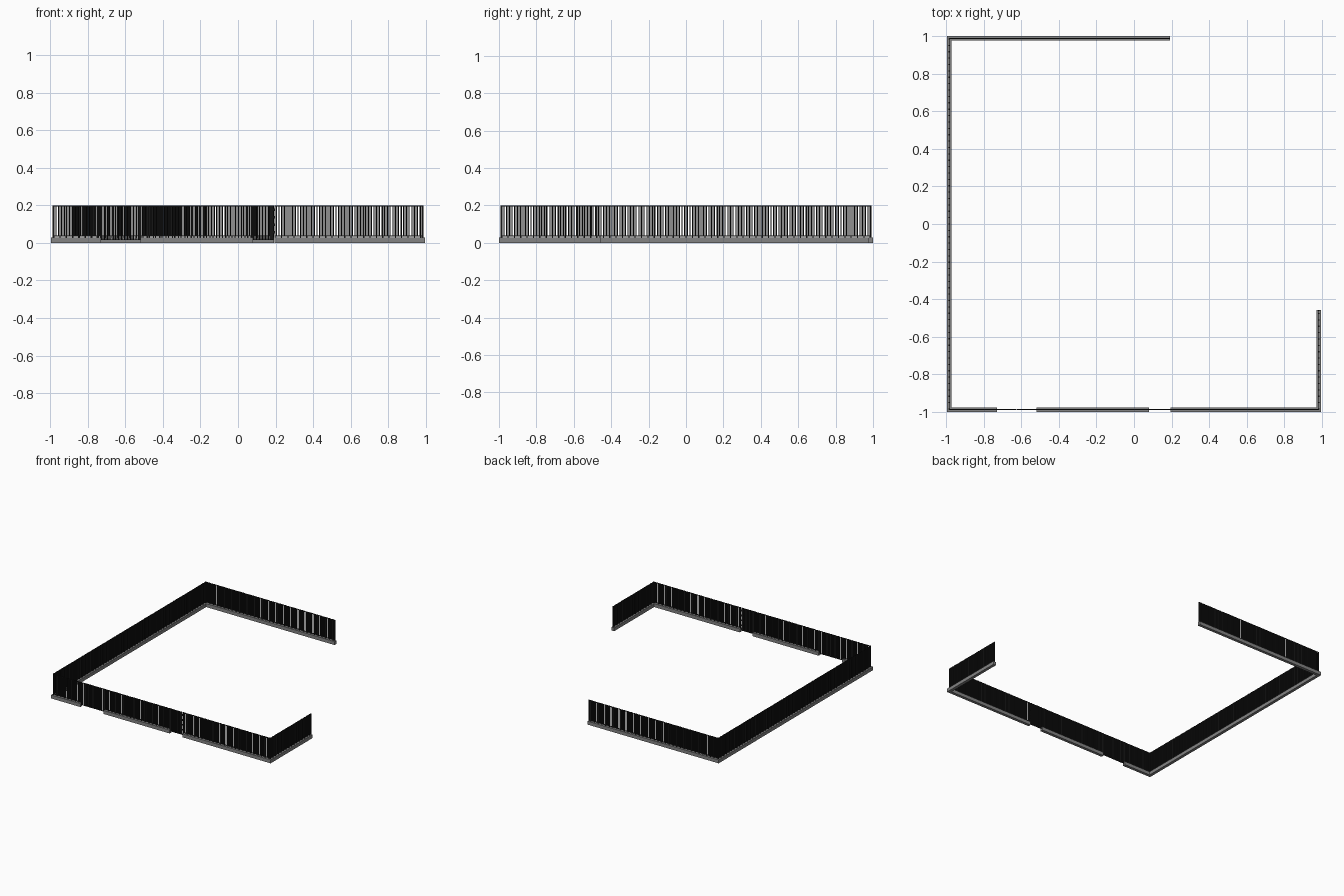
import bpy, bmesh
from mathutils import Vector

if "Cube" in bpy.data.objects:
    bpy.data.objects.remove(bpy.data.objects["Cube"])

BASE_H, BASE_W = 0.028, 0.024
TOP = 0.2
BAR, POST, PITCH = 0.0045, 0.006, 0.0085

black = bpy.data.materials.new("black_metal")
black.diffuse_color = (0.008, 0.008, 0.008, 1)
black.use_nodes = True
black.node_tree.nodes["Principled BSDF"].inputs["Base Color"].default_value = black.diffuse_color
stone = bpy.data.materials.new("grey_stone")
stone.diffuse_color = (0.23, 0.23, 0.23, 1)
stone.use_nodes = True
stone.node_tree.nodes["Principled BSDF"].inputs["Base Color"].default_value = stone.diffuse_color


def add_box(bm, lo, hi):
    lo, hi = Vector(lo), Vector(hi)
    verts = bmesh.ops.create_cube(bm, size=1)["verts"]
    for v in verts:
        v.co = Vector([(lo[i] + hi[i]) / 2 + v.co[i] * (hi[i] - lo[i]) for i in range(3)])


def finish(bm, name, mat):
    me = bpy.data.meshes.new(name)
    bm.to_mesh(me)
    bm.free()
    me.materials.append(mat)
    ob = bpy.data.objects.new(name, me)
    bpy.context.collection.objects.link(ob)


def strip(bm, axis, a, b, c, w, z0, z1):
    """Box running from a to b along an axis, centred on c across it."""
    if axis == "x":
        add_box(bm, (a, c - w / 2, z0), (b, c + w / 2, z1))
    else:
        add_box(bm, (c - w / 2, a, z0), (c + w / 2, b, z1))


def railing(name, axis, a, b, c, z0, foot):
    """Rails, pickets and regularly spaced posts."""
    bm = bmesh.new()
    for z in (z0, TOP - 0.005):
        strip(bm, axis, a, b, c, BAR, z, z + 0.004)
    n = max(1, round((b - a) / PITCH))
    for i in range(n + 1):
        post = i % 4 == 0 or i == n
        w = POST if post else BAR
        p = a + w / 2 + (b - a - w) * i / n
        strip(bm, axis, p - w / 2, p + w / 2, c, w, foot if post else z0, TOP)
    finish(bm, name, black)


def wall(name, axis, a, b, c, fa, fb):
    """Low plinth with a railing on top."""
    bm = bmesh.new()
    strip(bm, axis, a, b, c, BASE_W, 0, BASE_H)
    finish(bm, name + "_plinth", stone)
    railing(name + "_railing", axis, fa, fb, c, 0.034, BASE_H - 0.002)


X, Y, H = 0.984, 0.988, BASE_W / 2

# Boundary walls
wall("left_wall", "y", -Y - H, Y + H, -X, -Y, Y)
wall("back_wall", "x", -X + H, 0.192, Y, -X, 0.192)
wall("right_wall", "y", -Y + H, -0.457, X, -Y, -0.457)
wall("front_wall_left", "x", -X + H, -0.73, -Y, -X, -0.73)
wall("front_wall_middle", "x", -0.52, 0.08, -Y, -0.52, 0.08)
wall("front_wall_right", "x", 0.195, X + H, -Y, 0.195, X)

# Gates hang lower, with no plinth
for name, a, b in (("drive_gate_left", -0.73, -0.626), ("drive_gate_right", -0.624, -0.52),
                   ("small_gate", 0.08, 0.188)):
    railing(name, "x", a, b, -Y, 0.014, 0.014)

# Latches bridging the slot beside the small gate
bm = bmesh.new()
for i in range(4):
    z = 0.05 + i * 0.04
    strip(bm, "x", 0.187, 0.196, -Y, BAR, z, z + 0.012)
finish(bm, "small_gate_latches", black)
